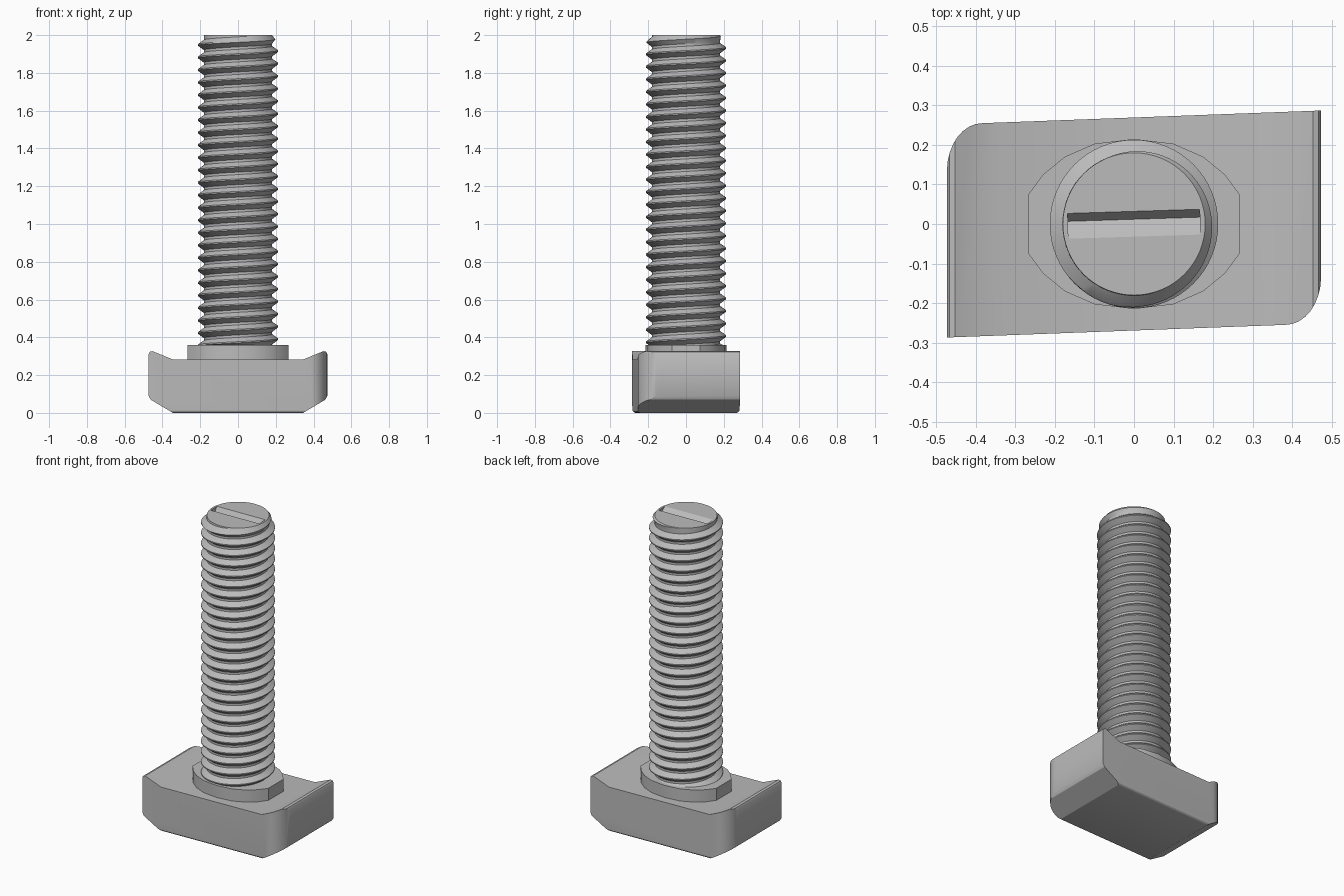
import bpy, bmesh, math
from math import cos, sin, pi
from mathutils import Matrix

cube = bpy.data.objects.get("Cube")
if cube:
    bpy.data.objects.remove(cube, do_unlink=True)

steel = bpy.data.materials.new("grey steel")
steel.use_nodes = True
GREY = (0.5, 0.5, 0.5, 1)
steel.diffuse_color = GREY
steel.node_tree.nodes["Principled BSDF"].inputs["Base Color"].default_value = GREY


def make_object(name, bm, smooth=True):
    bmesh.ops.recalc_face_normals(bm, faces=bm.faces)
    mesh = bpy.data.meshes.new(name)
    bm.to_mesh(mesh)
    bm.free()
    mesh.materials.append(steel)
    ob = bpy.data.objects.new(name, mesh)
    bpy.context.collection.objects.link(ob)
    if smooth:
        shade(ob)
    return ob


def shade(ob):
    bpy.ops.object.select_all(action='DESELECT')
    ob.select_set(True)
    bpy.context.view_layer.objects.active = ob
    bpy.ops.object.shade_smooth_by_angle(angle=math.radians(30))


def prism(points, direction):
    """Extrude a closed outline of 3D points along a direction."""
    bm = bmesh.new()
    face = bm.faces.new([bm.verts.new(p) for p in points])
    ext = bmesh.ops.extrude_face_region(bm, geom=[face])
    verts = [v for v in ext["geom"] if isinstance(v, bmesh.types.BMVert)]
    bmesh.ops.translate(bm, vec=direction, verts=verts)
    return bm


def boolean(ob, cutter, operation):
    mod = ob.modifiers.new("cut", 'BOOLEAN')
    mod.operation = operation
    mod.solver = 'EXACT'
    mod.object = cutter
    bpy.context.view_layer.objects.active = ob
    bpy.ops.object.modifier_apply(modifier=mod.name)
    bpy.data.objects.remove(cutter, do_unlink=True)


# Head: side profile with raised lips and chamfered underside
half = [(0.345, 0), (0.462, 0.07), (0.473, 0.09), (0.473, 0.312),
        (0.467, 0.323), (0.453, 0.327), (0.345, 0.283)]
profile = half + [(-x, z) for x, z in reversed(half)]
head = make_object("head", prism([(x, -0.4, z) for x, z in profile], (0, 0.8, 0)), False)

# Footprint: slanted sides, two opposite corners rounded
corner = [(0.473 - 0.09 * (1 - cos(a)), -0.135 - 0.12 * sin(a))
          for a in [i * pi / 16 for i in range(9)]]
side = [(0.473, 0.287)] + corner
outline = side + [(-x, -y) for x, y in side]
footprint = make_object("footprint_cutter",
                        prism([(x, y, -0.2) for x, y in outline], (0, 0, 1)), False)
boolean(head, footprint, 'INTERSECT')

# Soften the long lower edges of the head
bm = bmesh.new()
bm.from_mesh(head.data)
bmesh.ops.remove_doubles(bm, verts=bm.verts, dist=0.0005)
low = [e for e in bm.edges if all(v.co.z < 0.001 and abs(v.co.y) > 0.2 for v in e.verts)
       and abs(e.verts[0].co.x - e.verts[1].co.x) > 0.3]
bmesh.ops.bevel(bm, geom=low, offset=0.015, segments=3, profile=0.5, affect='EDGES')
bm.to_mesh(head.data)
bm.free()
shade(head)

# Collar: wide faceted oval with flat ends
quarter = [(0.267, 0.075), (0.23, 0.125), (0.175, 0.17), (0.1, 0.203)]
top = quarter + [(0, 0.215)] + [(-x, y) for x, y in reversed(quarter)]
ring = top + [(-x, -y) for x, y in top]
make_object("collar", prism([(x, y, 0.27) for x, y in ring], (0, 0, 0.09)))

# Core of the shank with a V slot in its tip
bm = bmesh.new()
bmesh.ops.create_cone(bm, cap_ends=True, segments=64, radius1=0.18, radius2=0.18,
                      depth=1.7, matrix=Matrix.Translation((0, 0, 1.15)))
core = make_object("shank_core", bm, False)
bm = prism([(-0.167, -0.032, 2), (-0.167, 0.012, 1.97), (-0.167, 0.032, 2),
            (-0.167, 0.032, 2.1), (-0.167, -0.032, 2.1)], (0.334, 0, 0))
bmesh.ops.rotate(bm, verts=bm.verts, matrix=Matrix.Rotation(math.radians(1.8), 3, 'Z'))
boolean(core, make_object("slot_cutter", bm, False), 'DIFFERENCE')
shade(core)

# Thread: right-handed helical sleeve, trimmed flat at both ends
PITCH, ROOT, CREST, LOW, HIGH, SEG = 0.0663, 0.181, 0.213, 0.35, 2.0, 64
SHAPE = [(0.0, ROOT), (0.2, ROOT), (0.56, CREST), (0.66, CREST)]
bm = bmesh.new()
rows = []
for turn in range(-1, 27):
    for frac, radius in SHAPE:
        row = []
        for i in range(SEG + 1):
            a = 2 * pi * i / SEG
            z = LOW + (turn + frac + i / SEG) * PITCH
            z = min(max(z, LOW), HIGH)
            r = min(radius, 0.18 + 0.8 * (HIGH - z))
            row.append(bm.verts.new((r * cos(a), r * sin(a), z)))
        rows.append(row)
for lower, upper in zip(rows, rows[1:]):
    for i in range(SEG):
        bm.faces.new((lower[i], lower[i + 1], upper[i + 1], upper[i]))
bmesh.ops.remove_doubles(bm, verts=bm.verts, dist=0.0002)
make_object("thread", bm)
